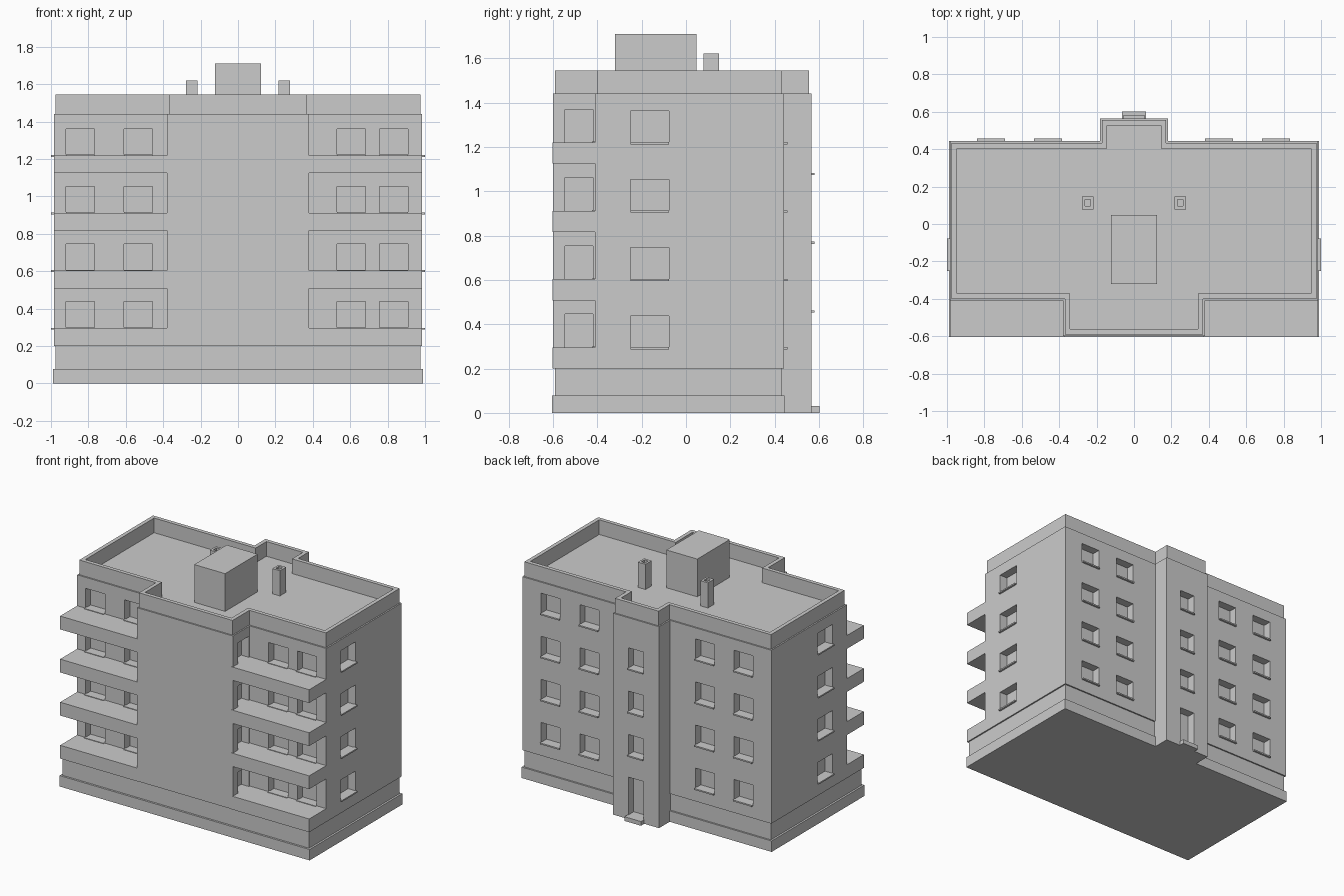
import bpy, bmesh
from mathutils import Vector

cube = bpy.data.objects.get("Cube")
if cube:
    bpy.data.objects.remove(cube, do_unlink=True)

GREY = (0.6, 0.6, 0.6, 1.0)
plaster = bpy.data.materials.new("light_grey_plaster")
plaster.use_nodes = True
plaster.diffuse_color = GREY
bsdf = next(n for n in plaster.node_tree.nodes if n.type == "BSDF_PRINCIPLED")
bsdf.inputs["Base Color"].default_value = GREY


def finish(name, bm):
    bmesh.ops.recalc_face_normals(bm, faces=bm.faces)
    mesh = bpy.data.meshes.new(name)
    bm.to_mesh(mesh)
    bm.free()
    mesh.materials.append(plaster)
    obj = bpy.data.objects.new(name, mesh)
    bpy.context.scene.collection.objects.link(obj)
    return obj


def boxes(name, spans):
    """One mesh of boxes, each given as (x0, x1, y0, y1, z0, z1)."""
    bm = bmesh.new()
    for x0, x1, y0, y1, z0, z1 in spans:
        verts = bmesh.ops.create_cube(bm, size=1)["verts"]
        for v in verts:
            v.co = Vector((x0 if v.co.x < 0 else x1,
                           y0 if v.co.y < 0 else y1,
                           z0 if v.co.z < 0 else z1))
    return finish(name, bm)


def extrude_up(bm, faces, height):
    new = bmesh.ops.extrude_face_region(bm, geom=faces)["geom"]
    bmesh.ops.translate(bm, vec=(0, 0, height),
                        verts=[g for g in new if isinstance(g, bmesh.types.BMVert)])


def cut(obj, spans):
    """Carve box recesses out of an object and drop the cutter."""
    cutter = boxes("recess_cutter", spans)
    cutter.hide_render = True
    mod = obj.modifiers.new("recesses", "BOOLEAN")
    mod.operation, mod.solver, mod.object = "DIFFERENCE", "EXACT", cutter
    graph = bpy.context.evaluated_depsgraph_get()
    carved = bpy.data.meshes.new_from_object(obj.evaluated_get(graph))
    obj.modifiers.clear()
    obj.data = carved
    bpy.data.objects.remove(cutter, do_unlink=True)


# Main dimensions
SIDE, FRONT, WALL, BACK = 0.985, -0.6, -0.41, 0.443
BAY, TOWER, TOWER_BACK, ROOF = 0.38, 0.182, 0.565, 1.44
FLOORS = [0.295 + 0.308 * i for i in range(4)]
DEPTH, OUT = 0.06, 0.014


def half_outline(i, with_tower):
    """Right half of the plan, front to back, inset by i."""
    pts = [(BAY - i, FRONT + i), (BAY - i, WALL + i), (SIDE - i, WALL + i), (SIDE - i, BACK - i)]
    if with_tower:
        pts += [(TOWER - i, BACK - i), (TOWER - i, TOWER_BACK - i)]
    return pts


def outline(i, with_tower=True):
    half = half_outline(i, with_tower)
    return half + [(-x, y) for x, y in reversed(half)]


# Upper storeys with the projecting front bay
bm = bmesh.new()
face = bm.faces.new([bm.verts.new((x, y, 0.2)) for x, y in outline(0, False)])
extrude_up(bm, [face], ROOF - 0.2)
body = finish("upper_storeys", bm)

# Window recesses and sills on every floor
recesses, sills = [], []
for z in FLOORS:
    top = z + 0.142
    for x in (-0.92, -0.61, 0.53, 0.757):
        recesses.append((x, x + 0.153, WALL - 0.05, WALL + DEPTH, z, top))
        sills.append((x, x + 0.153, WALL - OUT, WALL + 0.01, z - 0.004, z + 0.004))
    for x in (-0.84, -0.535, 0.38, 0.685):
        recesses.append((x, x + 0.15, BACK - DEPTH, BACK + 0.05, z, top))
        sills.append((x, x + 0.15, BACK - 0.01, BACK + OUT, z - 0.008, z + 0.002))
    for s in (-1, 1):
        xs = sorted((s * (SIDE - DEPTH), s * (SIDE + 0.05)))
        recesses.append((*xs, -0.25, -0.077, z, top))
        xs = sorted((s * (SIDE - 0.01), s * (SIDE + OUT)))
        sills.append((*xs, -0.25, -0.077, z - 0.008, z + 0.002))
        xs = sorted((s * (BAY - DEPTH), s * (BAY + 0.05)))
        recesses.append((*xs, -0.545, -0.42, z, z + 0.15))
cut(body, recesses)

# Stair tower with landing windows and entrance door
tower = boxes("stair_tower", [(-TOWER, TOWER, BACK - 0.06, TOWER_BACK, 0, ROOF)])
landings = [0.46 + 0.31 * i for i in range(3)]
openings = [(-0.06, 0.06, TOWER_BACK - DEPTH, TOWER_BACK + 0.05, z, z + 0.145) for z in landings]
openings.append((-0.06, 0.06, TOWER_BACK - DEPTH, TOWER_BACK + 0.05, 0.03, 0.3))
cut(tower, openings)
sills += [(-0.06, 0.06, TOWER_BACK - 0.01, TOWER_BACK + OUT, z - 0.008, z + 0.002) for z in landings]
boxes("window_sills", sills)
boxes("door_step", [(-0.065, 0.065, TOWER_BACK - 0.02, 0.602, 0, 0.03)])

# Ground plinth and the recessed band above it
boxes("plinth", [(-SIDE - 0.004, SIDE + 0.004, FRONT - 0.004, BACK + 0.002, 0, 0.078)])
boxes("recessed_band", [(-0.975, 0.975, FRONT + 0.01, BACK - 0.01, 0.078, 0.2)])

# Balcony slabs on both sides of the bay
boxes("balconies", [(*sorted((s * (BAY - 0.01), s * SIDE)), FRONT - 0.003, WALL + 0.01, z - 0.095, z)
                    for z in FLOORS for s in (-1, 1)])

# Roof parapet ring
bm = bmesh.new()
outer, inner = [[bm.verts.new((x, y, ROOF)) for x, y in outline(i)] for i in (0.01, 0.038)]
n = len(outer)
ring = [bm.faces.new((outer[i], outer[(i + 1) % n], inner[(i + 1) % n], inner[i])) for i in range(n)]
extrude_up(bm, ring, 0.105)
finish("parapet", bm)

# Rooftop machine room and hollow vents
boxes("machine_room", [(-0.122, 0.122, -0.32, 0.047, ROOF - 0.01, 1.71)])
for side, s in (("left", 1), ("right", -1)):
    x = s * 0.247
    vent = boxes(side + "_vent", [(x - 0.03, x + 0.03, 0.078, 0.148, ROOF - 0.01, 1.62)])
    cut(vent, [(x - 0.015, x + 0.015, 0.095, 0.131, 1.56, 1.7)])
